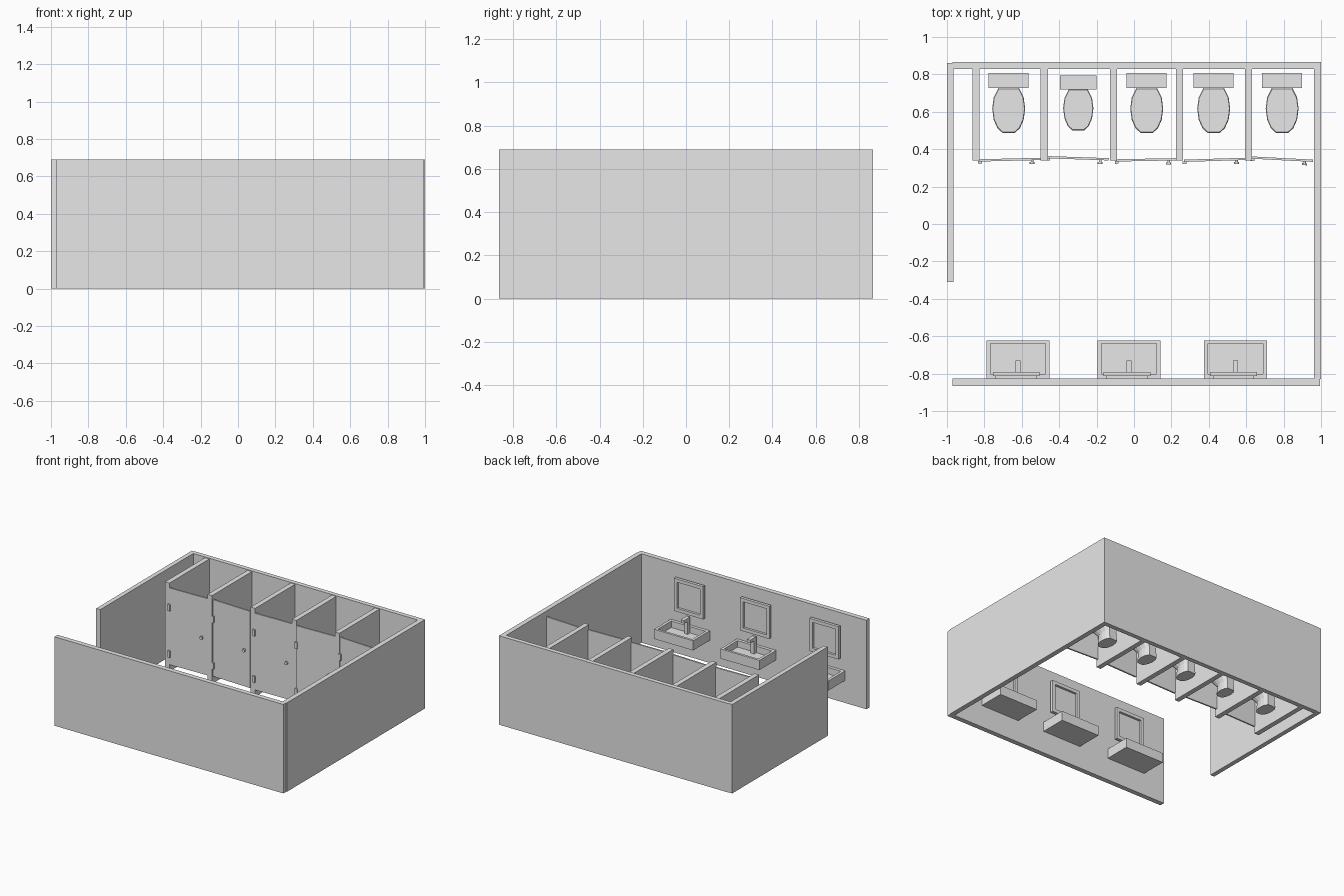
import bpy, bmesh, math
from mathutils import Matrix, Vector

cube = bpy.data.objects.get("Cube")
if cube:
    bpy.data.objects.remove(cube, do_unlink=True)

grey = bpy.data.materials.new("plain_grey")
grey.use_nodes = True
grey.diffuse_color = (0.8, 0.8, 0.8, 1)
grey.node_tree.nodes["Principled BSDF"].inputs["Base Color"].default_value = (0.8, 0.8, 0.8, 1)

WALL_H = 0.69


def finish(name, bm):
    bmesh.ops.recalc_face_normals(bm, faces=bm.faces)
    mesh = bpy.data.meshes.new(name)
    bm.to_mesh(mesh)
    bm.free()
    mesh.materials.append(grey)
    obj = bpy.data.objects.new(name, mesh)
    bpy.context.collection.objects.link(obj)
    return obj


def add_box(bm, x, y, z):
    """Box spanning the given (low, high) ranges."""
    size = Matrix.Diagonal((x[1] - x[0], y[1] - y[0], z[1] - z[0], 1))
    centre = Matrix.Translation((sum(x) / 2, sum(y) / 2, sum(z) / 2))
    return bmesh.ops.create_cube(bm, size=1, matrix=centre @ size)["verts"]


def box(name, x, y, z):
    bm = bmesh.new()
    add_box(bm, x, y, z)
    return finish(name, bm)


def add_loft(bm, rings):
    """Closed skin through a list of equal-length point rings."""
    loops = [[bm.verts.new(p) for p in ring] for ring in rings]
    for a, b in zip(loops, loops[1:]):
        for i in range(len(a)):
            j = (i + 1) % len(a)
            bm.faces.new((a[i], a[j], b[j], b[i]))
    bm.faces.new(loops[0])
    bm.faces.new(loops[-1])


# Outer walls, with an entrance gap at the front left
full = (0, WALL_H)
box("front_wall", (-0.97, 0.995), (-0.865, -0.827), full)
box("left_wall", (0.962, 1.0), (-0.83, 0.83), full)
box("back_wall", (-0.97, 1.0), (0.83, 0.865), full)
box("right_wall", (-1.0, -0.965), (-0.31, 0.862), full)

# Stall partitions
for i, x in enumerate((-0.845, -0.48, -0.11, 0.243, 0.613)):
    box(f"partition_{i + 1}", (x - 0.019, x + 0.019), (0.34, 0.835), (0, 0.685))


# Stall doors: panel, hinges and round knob, each slightly ajar
def door(name, x, y, end_y):
    bm = bmesh.new()
    width = 0.325
    add_box(bm, (0, width), (-0.006, 0.006), (0.055, 0.65))
    for z in (0.14, 0.5):
        add_box(bm, (-0.008, 0.012), (-0.018, -0.004), (z - 0.025, z + 0.025))
    for depth, radius in ((0.012, 0.007), (0.02, 0.013)):
        turn = Matrix.Translation((0.28, -0.006 - depth / 2, 0.34)) @ Matrix.Rotation(math.pi / 2, 4, "X")
        if radius > 0.01:
            turn = Matrix.Translation((0, -0.005, 0)) @ turn
            depth = 0.01
        bmesh.ops.create_cone(bm, cap_ends=True, segments=12, radius1=radius,
                              radius2=radius, depth=depth, matrix=turn)
    swing = math.asin((end_y - y) / width)
    bm.transform(Matrix.Translation((x, y, 0)) @ Matrix.Rotation(swing, 4, "Z"))
    finish(name, bm)


doors = ((-0.825, 0.34, 0.348), (-0.46, 0.357, 0.346), (-0.095, 0.34, 0.346),
         (0.268, 0.338, 0.348), (0.633, 0.355, 0.338))
for i, placement in enumerate(doors):
    door(f"stall_door_{i + 1}", *placement)


# Toilets: faceted bowl on a pedestal, seat lid and cistern
def egg(z, scale, shift=0.0):
    half = ((0.055, 0.0), (0.08, -0.05), (0.088, -0.11), (0.08, -0.17), (0.06, -0.215), (0.033, -0.24))
    outline = list(half) + [(-x, y) for x, y in reversed(half)]
    return [Vector((x * scale, (y + 0.1) * scale - 0.1 + shift, z)) for x, y in outline]


def toilet(name, x, y, scale):
    bm = bmesh.new()
    add_loft(bm, [egg(0, 0.6, 0.03), egg(0.07, 0.55, 0.03), egg(0.13, 0.8, 0.01), egg(0.185, 0.97)])
    add_loft(bm, [egg(0.185, 1.0), egg(0.205, 1.0), egg(0.21, 0.96)])
    add_box(bm, (-0.107, 0.107), (0, 0.08), (0.17, 0.36))
    add_box(bm, (-0.05, 0.05), (-0.06, 0.03), (0.12, 0.185))
    bm.transform(Matrix.Translation((x, y, 0)) @ Matrix.Scale(scale, 4))
    finish(name, bm)


for i, x in enumerate((-0.67, -0.298, 0.068, 0.426, 0.792)):
    small = i == 1
    toilet(f"toilet_{i + 1}", x, 0.72 if small else 0.727, 0.92 if small else 1.0)


# Wash basins: block with a sunken bowl and a tap
def basin(name, x):
    bm = bmesh.new()
    add_box(bm, (x - 0.168, x + 0.168), (-0.83, -0.622), (0.175, 0.25))
    top = max(bm.faces, key=lambda f: f.calc_center_median().z)
    bmesh.ops.inset_region(bm, faces=[top], thickness=0.03)
    rim = {v.co.y for v in top.verts}
    for v in top.verts:
        v.co.y = -0.803 if v.co.y == min(rim) else v.co.y
    front = max(v.co.y for v in top.verts)
    for v in top.verts:
        if v.co.y == front:
            v.co.y = -0.64
    hole = bmesh.ops.extrude_discrete_faces(bm, faces=[top])["faces"][0]
    bmesh.ops.translate(bm, verts=hole.verts, vec=(0, 0, -0.05))
    finish(name, bm)

    tap = bmesh.new()
    add_box(tap, (x - 0.014, x + 0.014), (-0.803, -0.775), (0.2, 0.325))
    add_box(tap, (x - 0.014, x + 0.014), (-0.78, -0.73), (0.3, 0.325))
    finish(name + "_tap", tap)


# Wall mirrors: square frame around a recessed plate
def mirror(name, x):
    w, low, high, edge = 0.125, 0.343, 0.597, 0.026
    depth = (-0.813, -0.79)
    bm = bmesh.new()
    for s in (-1, 1):
        add_box(bm, sorted((x + s * w, x + s * (w - edge))), depth, (low, high))
    for z in (low, high - edge):
        add_box(bm, (x - w + edge, x + w - edge), depth, (z, z + edge))
    finish(name + "_frame", bm)
    box(name + "_plate", (x - w + 0.015, x + w - 0.015), (-0.83, -0.808), (low + 0.015, high - 0.015))


for i, x in enumerate((-0.62, -0.027, 0.542)):
    basin(f"basin_{i + 1}", x)
    mirror(f"mirror_{i + 1}", x - 0.01)
